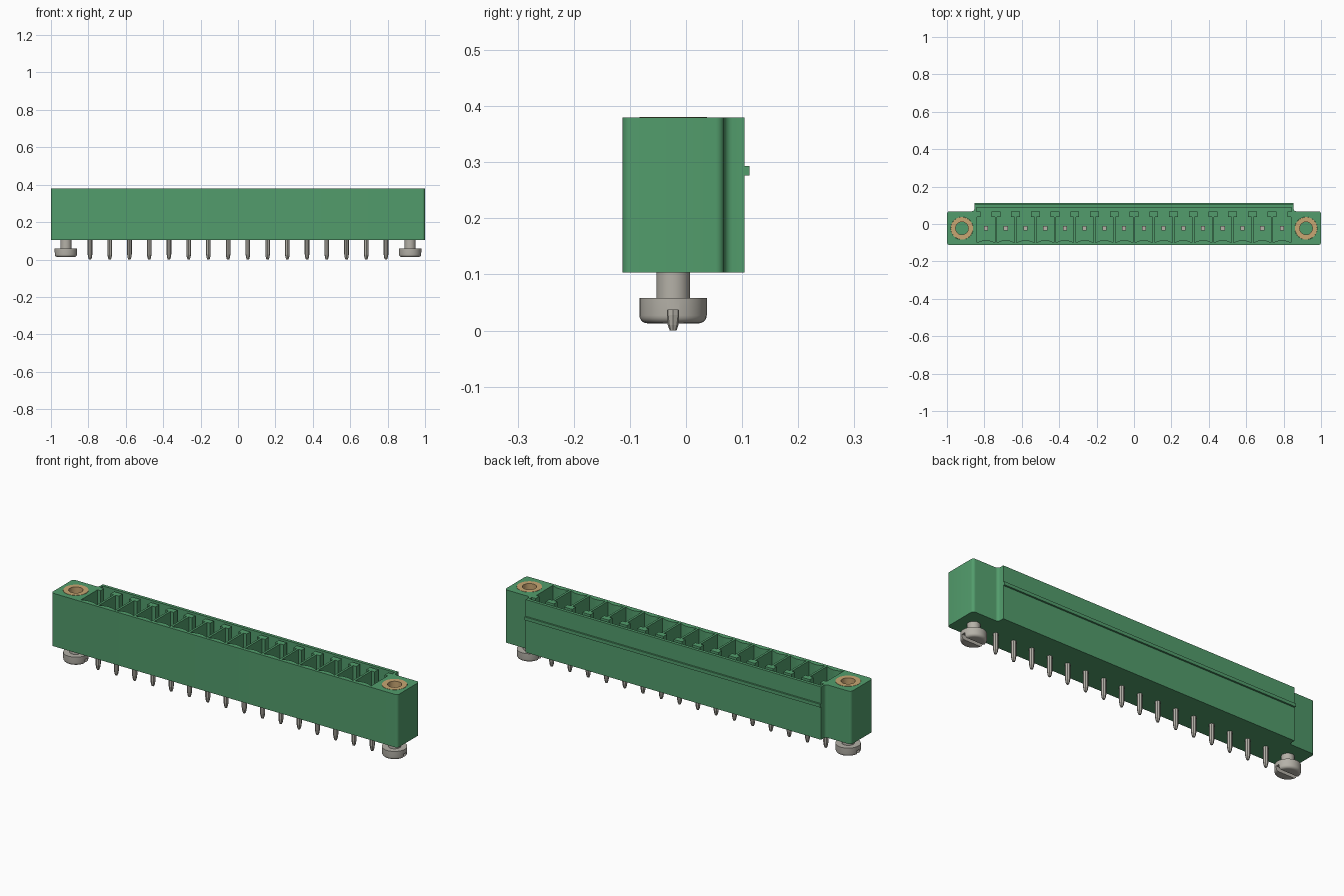
import bpy, bmesh, math

if "Cube" in bpy.data.objects:
    bpy.data.objects.remove(bpy.data.objects["Cube"], do_unlink=True)


def material(name, color):
    m = bpy.data.materials.new(name)
    m.diffuse_color = (*color, 1)
    m.use_nodes = True
    m.node_tree.nodes["Principled BSDF"].inputs["Base Color"].default_value = (*color, 1)
    return m


GREEN = material("green plastic", (0.085, 0.335, 0.15))
METAL = material("tinned metal", (0.46, 0.44, 0.39))
BRASS = material("brass", (0.58, 0.38, 0.17))

PITCH, COUNT = 0.1055, 16
PIN_X = [(i - (COUNT - 1) / 2) * PITCH for i in range(COUNT)]
PIN_Y = -0.023
SCREW_X = 0.92
BOTTOM, TOP = 0.104, 0.38


def finish(name, bm, mat, smooth=False):
    bmesh.ops.recalc_face_normals(bm, faces=bm.faces)
    me = bpy.data.meshes.new(name)
    bm.to_mesh(me)
    bm.free()
    ob = bpy.data.objects.new(name, me)
    bpy.context.collection.objects.link(ob)
    me.materials.append(mat)
    if smooth:
        activate(ob)
        bpy.ops.object.shade_smooth_by_angle(angle=math.radians(35))
    return ob


def activate(ob):
    bpy.ops.object.select_all(action='DESELECT')
    ob.select_set(True)
    bpy.context.view_layer.objects.active = ob


def prism(bm, pts, z0, z1):
    """Extrude a flat outline from z0 to z1."""
    low = [bm.verts.new((x, y, z0)) for x, y in pts]
    high = [bm.verts.new((x, y, z1)) for x, y in pts]
    bm.faces.new(low)
    bm.faces.new(high)
    for i in range(len(pts)):
        j = (i + 1) % len(pts)
        bm.faces.new((low[i], low[j], high[j], high[i]))


def box(bm, x0, x1, y0, y1, z0, z1):
    prism(bm, [(x0, y0), (x1, y0), (x1, y1), (x0, y1)], z0, z1)


def lathe(bm, profile, cx, cy, steps):
    """Turn an (r, z) profile about a vertical axis at cx, cy."""
    verts = [bm.verts.new((cx + r, cy, z)) for r, z in profile]
    edges = [bm.edges.new(p) for p in zip(verts, verts[1:])]
    bmesh.ops.spin(bm, geom=verts + edges, cent=(cx, cy, 0), axis=(0, 0, 1),
                   angle=2 * math.pi, steps=steps, use_duplicate=False)
    bmesh.ops.remove_doubles(bm, verts=bm.verts, dist=1e-5)


def arc(cx, cy, r, a0, a1, n=6):
    return [(cx + r * math.cos(math.radians(a0 + (a1 - a0) * i / n)),
             cy + r * math.sin(math.radians(a0 + (a1 - a0) * i / n))) for i in range(n + 1)]


def cut(ob, cutter):
    cutter.hide_render = True
    activate(ob)
    mod = ob.modifiers.new("cut", 'BOOLEAN')
    mod.object, mod.operation, mod.solver = cutter, 'DIFFERENCE', 'EXACT'
    bpy.ops.object.modifier_apply(modifier=mod.name)
    bpy.data.objects.remove(cutter, do_unlink=True)


# Housing outline: right half, mirrored to the other side
R = 0.015
half = (arc(1 - R, -0.113 + R, R, -90, 0) + arc(1 - R, 0.068 - R, R, 0, 90)
        + arc(0.853 + R, 0.068 + R, R, 270, 180) + [(0.853, 0.104)])
outline = half + [(-x, y) for x, y in reversed(half)]
bm = bmesh.new()
prism(bm, outline, BOTTOM, TOP)
housing = finish("housing", bm, GREEN)

# Pocket cutter: a common rear slot with a keyed pocket for each contact
cavity = []
W, NECK, SLOT, SHOULDER = 0.047, 0.029, 0.068, 0.038
for x in PIN_X:
    front = [(x + W * t, -0.1 + 0.014 * (1 - t * t)) for t in (-1, -0.66, -0.33, 0, 0.33, 0.66, 1)]
    cavity += [(x - NECK, SLOT), (x - NECK, SHOULDER), (x - W, SHOULDER)]
    cavity += front
    cavity += [(x + W, SHOULDER), (x + NECK, SHOULDER), (x + NECK, SLOT)]
cavity = [(-0.843, SLOT)] + cavity + [(0.843, SLOT), (0.843, 0.088), (-0.843, 0.088)]
bm = bmesh.new()
prism(bm, cavity, 0.16, TOP + 0.05)
for s in (-1, 1):
    prism(bm, arc(s * SCREW_X, PIN_Y, 0.0605, 0, 348.75, 31), 0.2, TOP + 0.05)
cut(housing, finish("pocket_cutter", bm, GREEN))
activate(housing)
bpy.ops.object.shade_smooth_by_angle(angle=math.radians(25))

# Latching rib along the back
bm = bmesh.new()
box(bm, -0.853, 0.853, 0.102, 0.113, 0.276, 0.293)
finish("rear_rib", bm, GREEN)

# Contact pins: square blade above, tapered eight-sided tail below
for i, x in enumerate(PIN_X):
    bm = bmesh.new()
    lathe(bm, [(0, 0), (0.006, 0), (0.0095, 0.01), (0.0125, 0.028), (0.0125, 0.12), (0, 0.12)],
          x, PIN_Y, 8)
    h = 0.011
    box(bm, x - h, x + h, PIN_Y - h, PIN_Y + h, 0.12, 0.32)
    finish(f"contact_pin_{i + 1}", bm, METAL)

# Threaded inserts on top and slotted screws below, one at each end
for s, side in ((-1, "right"), (1, "left")):
    x = s * SCREW_X
    bm = bmesh.new()
    lathe(bm, [(0.034, 0.2), (0.06, 0.2), (0.06, TOP + 0.001), (0.034, TOP + 0.001), (0.034, 0.2)],
          x, PIN_Y, 32)
    finish(f"{side}_insert", bm, BRASS, True)

    bm = bmesh.new()
    edge = arc(0.046, 0.027, 0.014, -90, 0, 5)
    lathe(bm, [(0, 0.013)] + edge + [(0.06, 0.058), (0.03, 0.058), (0.03, 0.12), (0, 0.12)],
          x, PIN_Y, 32)
    screw = finish(f"{side}_screw", bm, METAL)
    bm = bmesh.new()
    box(bm, x - 0.1, x + 0.1, PIN_Y - 0.01, PIN_Y + 0.01, -0.02, 0.037)
    cut(screw, finish("slot_cutter", bm, METAL))
    activate(screw)
    bpy.ops.object.shade_smooth_by_angle(angle=math.radians(35))
